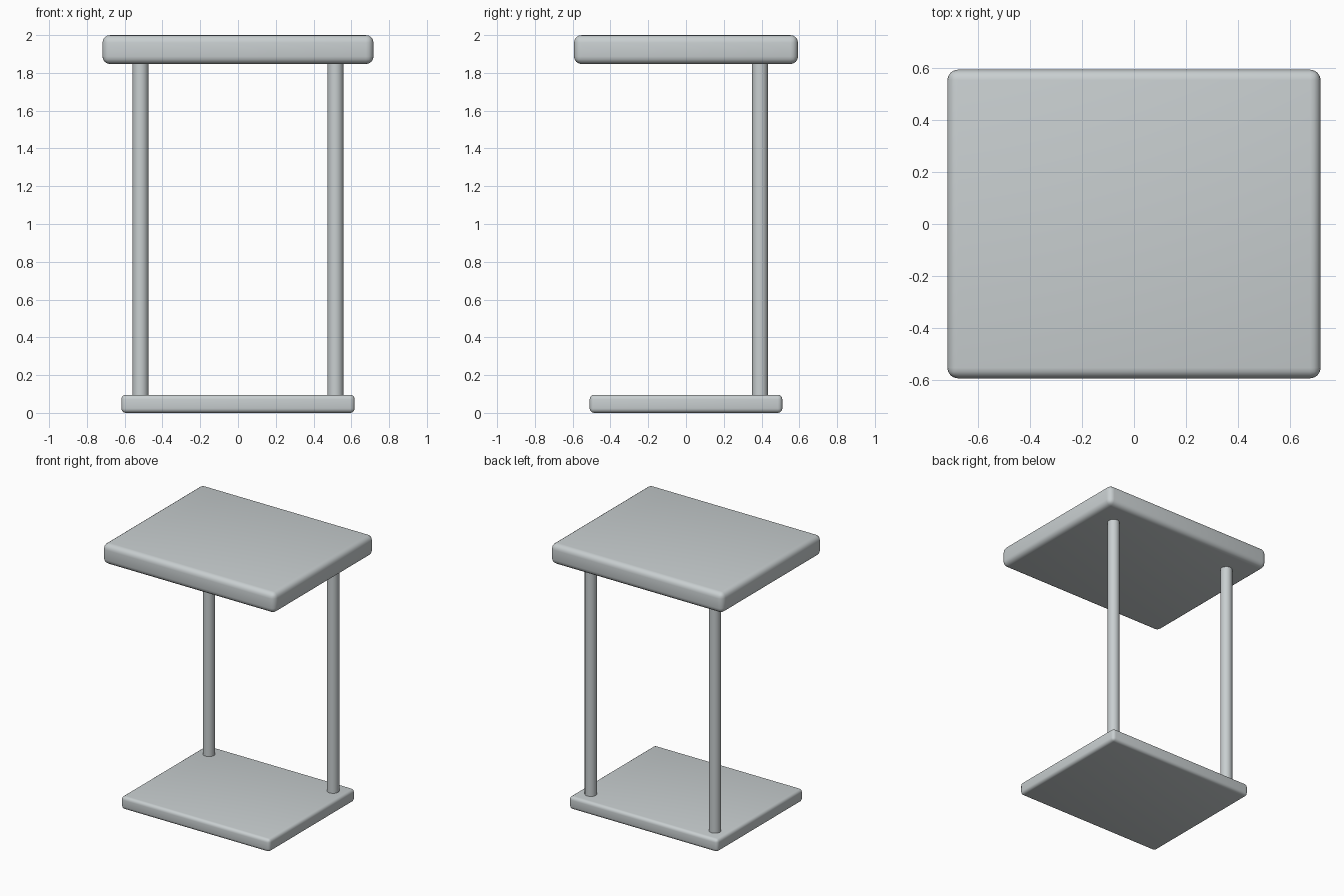
import bpy

if "Cube" in bpy.data.objects:
    bpy.data.objects.remove(bpy.data.objects["Cube"], do_unlink=True)

# Single pale grey finish
grey = bpy.data.materials.new("pale_grey")
grey.use_nodes = True
colour = (0.58, 0.62, 0.63, 1)
grey.diffuse_color = colour
grey.node_tree.nodes["Principled BSDF"].inputs["Base Color"].default_value = colour


def slab(name, width, depth, bottom, top, radius):
    """Rectangular board with rounded edges, centred on the z axis."""
    bpy.ops.mesh.primitive_cube_add(size=1, location=(0, 0, (bottom + top) / 2))
    ob = bpy.context.object
    ob.name = name
    ob.scale = (width, depth, top - bottom)
    bpy.ops.object.transform_apply(location=False, rotation=False, scale=True)
    bevel = ob.modifiers.new("rounded_edges", "BEVEL")
    bevel.width = radius
    bevel.segments = 4
    ob.data.materials.append(grey)
    bpy.ops.object.shade_smooth()


def post(name, x, y, radius, bottom, top):
    """Round upright between the two boards."""
    bpy.ops.mesh.primitive_cylinder_add(
        vertices=32, radius=radius, depth=top - bottom,
        location=(x, y, (bottom + top) / 2))
    ob = bpy.context.object
    ob.name = name
    ob.data.materials.append(grey)
    bpy.ops.object.shade_smooth_by_angle()


# Table top and base plate
slab("table_top", 1.435, 1.186, 1.847, 2.0, 0.04)
slab("base_plate", 1.235, 1.02, 0.0, 0.096, 0.024)

# Two posts along the back edge, ends sunk slightly into the boards
for side, x in (("left", 0.516), ("right", -0.516)):
    post(side + "_post", x, 0.392, 0.042, 0.08, 1.86)
